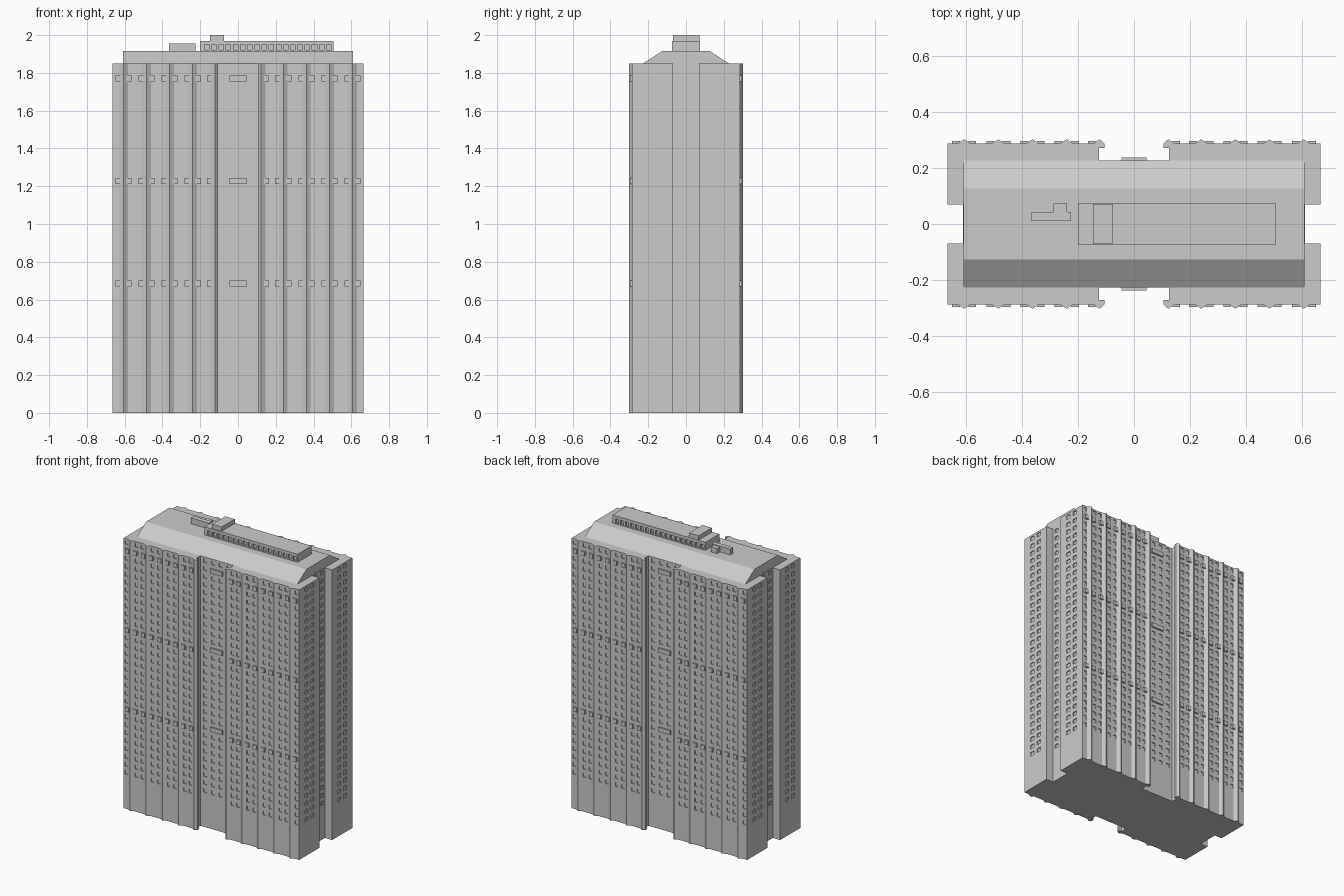
import bpy, bmesh
from mathutils import Vector

if "Cube" in bpy.data.objects:
    bpy.data.objects.remove(bpy.data.objects["Cube"])

WALL, TIP, TOP = 0.287, 0.302, 1.85
RIBS = [0.122, 0.240, 0.362, 0.484, 0.606]
FLOOR = 0.0543
ROWS = [(1.77 + FLOOR * k - 0.013, 1.77 + FLOOR * k + 0.013) for k in range(-28, 2)]


def finish(bm, name):
    bmesh.ops.remove_doubles(bm, verts=bm.verts, dist=1e-5)
    me = bpy.data.meshes.new(name)
    bm.to_mesh(me)
    bm.free()
    ob = bpy.data.objects.new(name, me)
    bpy.context.collection.objects.link(ob)
    return ob


def wall(bm, p, q, spans, rows, z0, z1, depth):
    """Vertical wall from p to q (outside on the left) with recessed windows."""
    p, q = Vector(p), Vector(q)
    length = (q - p).length
    d = (q - p) / length
    n = Vector((-d.y, d.x))

    def pt(u, z, inset=0.0):
        c = p + d * u - n * inset
        return Vector((c.x, c.y, z))

    def face(*pts):
        bm.faces.new([bm.verts.new(v) for v in pts])

    us = sorted({0.0, length, *[u for s in spans for u in s]})
    zs = sorted({z0, z1, *[z for r in rows for z in r]}) if spans else [z0, z1]
    for a, b in zip(us, us[1:]):
        for lo, hi in zip(zs, zs[1:]):
            out = [pt(b, lo), pt(a, lo), pt(a, hi), pt(b, hi)]
            if (a, b) in spans and (lo, hi) in rows:
                inn = [pt(b, lo, depth), pt(a, lo, depth), pt(a, hi, depth), pt(b, hi, depth)]
                face(*inn)
                for i in range(4):
                    j = (i + 1) % 4
                    face(out[i], out[j], inn[j], inn[i])
            else:
                face(*out)


def cap(bm, path, z, up):
    pts = list(reversed(path)) if up else path
    bm.faces.new([bm.verts.new((x, y, z)) for x, y in pts])


def box(bm, x0, x1, y0, y1, z0, z1):
    vs = bmesh.ops.create_cube(bm, size=1)["verts"]
    for v in vs:
        v.co = Vector(((x0 + x1) / 2 + v.co.x * (x1 - x0),
                       (y0 + y1) / 2 + v.co.y * (y1 - y0),
                       (z0 + z1) / 2 + v.co.z * (z1 - z0)))


# Tower: one quarter of the plan, clockwise, mirrored in x and y
path = [(0, 0.227), (0.125, 0.227), (0.125, 0.272), (0.105, 0.272), (0.105, WALL),
        (0.122, TIP), (0.145, WALL)]
for c in RIBS[1:]:
    path += [(c - 0.023, WALL), (c, TIP), (c + 0.023, WALL)]
path += [(0.665, WALL), (0.665, 0.07), (0.61, 0.07), (0.61, 0)]

bm = bmesh.new()
last = len(path) - 2
for i, (p, q) in enumerate(zip(path, path[1:])):
    length = (Vector(q) - Vector(p)).length
    spans = []
    if i == 0:                                   # central recess
        spans = [(0.015, 0.042), (0.075, 0.102)]
    elif i == last:                              # end recess
        spans = [(0.02, 0.05)]
    elif i == last - 2:                          # end wing
        spans = [(0.06, 0.095), (0.125, 0.16)]
    elif p[1] == q[1] == WALL:                   # bays between ribs
        spans = [(0.004, 0.026)]
        if length > 0.05:
            spans.append((length - 0.026, length - 0.004))
    wall(bm, p, q, spans, ROWS, 0.0, TOP, 0.006)
cap(bm, path + [(0, 0)], TOP, True)
cap(bm, path + [(0, 0)], 0.0, False)
tower = finish(bm, "tower")
mirror = tower.modifiers.new("mirror", "MIRROR")
mirror.use_axis = (True, True, False)
mirror.merge_threshold = 0.0001

# Larger projecting window frames on three floors
bm = bmesh.new()
for z in (0.685, 1.2275, 1.77):
    for sy in (-1, 1):
        y0, y1 = sorted((sy * 0.28, sy * 0.297))
        for sx in (-1, 1):
            for c in RIBS:
                for off in (-0.029, 0.029):
                    x = c + off
                    if x > 0.12:
                        box(bm, sx * x - 0.014, sx * x + 0.014, y0, y1, z - 0.015, z + 0.015)
        y0, y1 = sorted((sy * 0.22, sy * 0.237))
        box(bm, -0.045, 0.045, y0, y1, z - 0.015, z + 0.015)
finish(bm, "window_frames")

# Sloped roof prism
bm = bmesh.new()
profile = [(-0.227, TOP), (0.227, TOP), (0.127, 1.915), (-0.127, 1.915)]
ends = [[bm.verts.new((x, y, z)) for y, z in profile] for x in (-0.608, 0.608)]
bm.faces.new(list(reversed(ends[0])))
bm.faces.new(ends[1])
for i in range(4):
    j = (i + 1) % 4
    bm.faces.new([ends[0][i], ends[0][j], ends[1][j], ends[1][i]])
bmesh.ops.recalc_face_normals(bm, faces=bm.faces)
finish(bm, "roof")

# Rooftop plant room with a row of openings on both long sides
bm = bmesh.new()
rect = [(-0.2, 0.075), (0.505, 0.075), (0.505, -0.075), (-0.2, -0.075)]
openings = [(0.012 + 0.038 * k, 0.036 + 0.038 * k) for k in range(18)]
for i in range(4):
    wall(bm, rect[i], rect[(i + 1) % 4], openings if i % 2 == 0 else [],
         [(1.92, 1.95)], 1.91, 1.97, 0.012)
cap(bm, rect, 1.97, True)
cap(bm, rect, 1.91, False)
finish(bm, "plant_room")

# Small rooftop boxes
for name, dims in {
    "lift_housing": (-0.147, -0.075, -0.07, 0.072, 1.965, 2.0),
    "long_vent": (-0.365, -0.225, 0.01, 0.042, 1.91, 1.955),
    "small_vent": (-0.287, -0.24, 0.042, 0.074, 1.91, 1.95),
}.items():
    bm = bmesh.new()
    box(bm, *dims)
    finish(bm, name)
